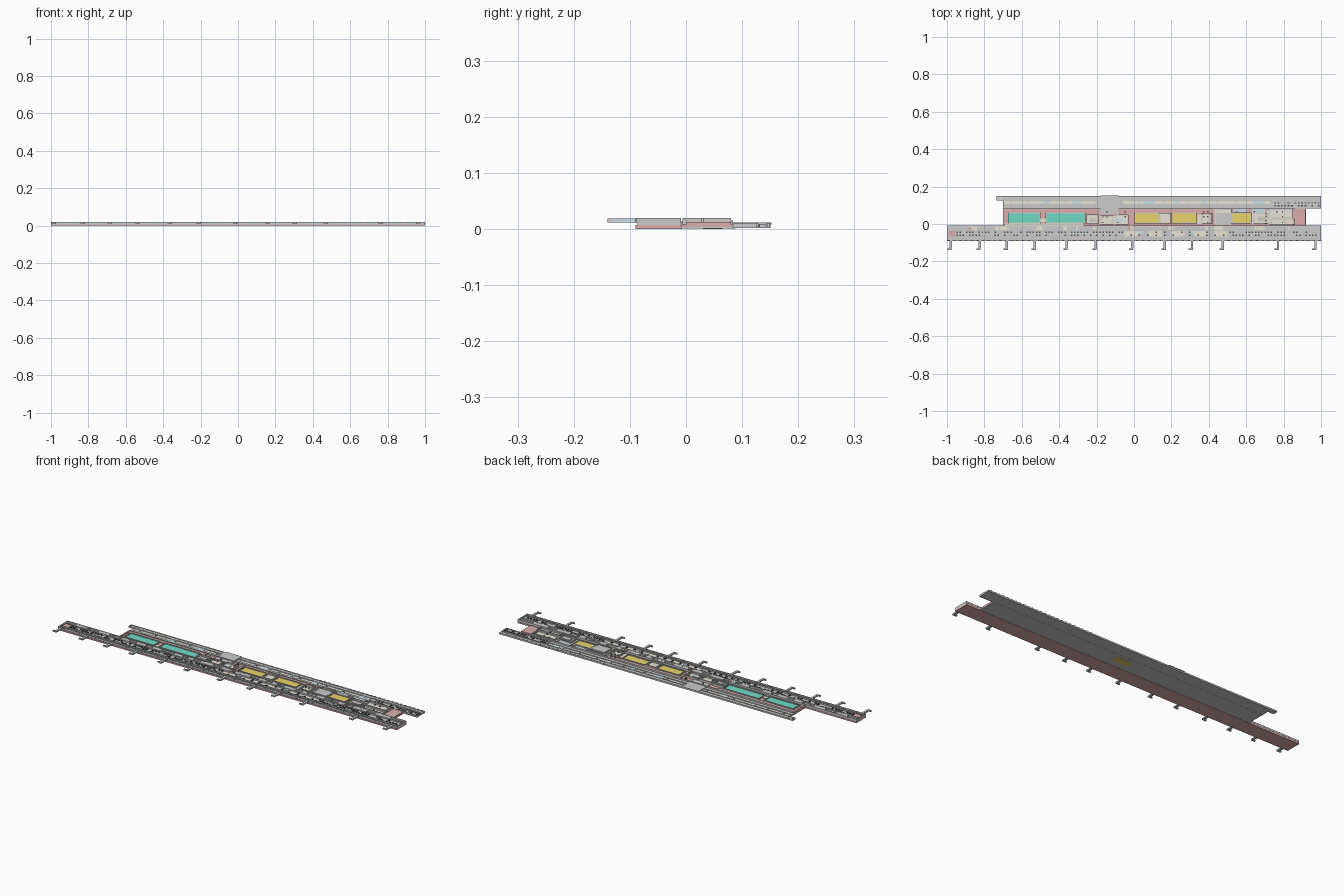
import bpy, bmesh, random
from mathutils import Matrix, Vector

random.seed(4)
COLORS = {"red": (.72, .42, .42), "teal": (.16, .70, .56), "gold": (.82, .66, .14), "beige": (.82, .77, .66),
          "blue": (.58, .73, .80), "dark": (.10, .10, .11), "grey": (.55, .55, .56)}
MATS = {}
for key, c in COLORS.items():
    MATS[key] = bpy.data.materials.new(key + "_finish")
    MATS[key].diffuse_color = (*c, 1)


def boxes(name, color, items):
    """One object from many boxes given as (x0, x1, y0, y1, z0, z1)."""
    bm = bmesh.new()
    for x0, x1, y0, y1, z0, z1 in items:
        m = Matrix.Translation(((x0 + x1) / 2, (y0 + y1) / 2, (z0 + z1) / 2))
        m = m @ Matrix.Diagonal(Vector((x1 - x0, y1 - y0, z1 - z0, 1)))
        bmesh.ops.create_cube(bm, size=1, matrix=m)
    me = bpy.data.meshes.new(name)
    bm.to_mesh(me)
    bm.free()
    me.materials.append(MATS[color])
    ob = bpy.data.objects.new(name, me)
    bpy.context.collection.objects.link(ob)
    return ob


def room(x0, x1, y0, y1, z0, z1, t=.005):
    """Four walls around a rectangle."""
    return [(x0, x1, y0, y0 + t, z0, z1), (x0, x1, y1 - t, y1, z0, z1),
            (x0, x0 + t, y0 + t, y1 - t, z0, z1), (x1 - t, x1, y0 + t, y1 - t, z0, z1)]


TOP = .0195

# front wing: red lower deck, grey upper floor
boxes("front_wing_base", "red", [(-1, 1, -.09, -.008, 0, .0075)])
boxes("front_wing_floor", "grey", [(-1, 1, -.086, -.010, .0075, .0125)])

# front wing: outer walls, corridor wall and cross partitions
walls = room(-1, 1, -.089, -.009, .0105, TOP)
walls += [(-.99, .99, -.072, -.069, .012, TOP), (-.99, .99, -.036, -.033, .012, TOP)]
x = -.95
while x < .96:
    walls.append((x, x + .004, -.085, -.071, .012, TOP))
    if random.random() < .6:
        walls.append((x + .012, x + .016, -.034, -.012, .012, TOP))
    x += random.uniform(.035, .06)
boxes("front_wing_walls", "grey", walls)

# front wing: solid service blocks between rooms
blocks = []
x = -.94
while x < .9:
    w = random.uniform(.03, .09)
    blocks.append((x, x + w, -.033, -.013, .012, TOP - .0006))
    x += w + random.uniform(.03, .08)
boxes("service_blocks", "grey", blocks)

# rows of small dark seats along the front wing hall
seats = []
for a, b, step in ((-.95, -.06, .017), (-.02, .48, .045), (.51, .98, .017)):
    x = a
    while x < b:
        for y in (-.063, -.047):
            if random.random() < .68:
                seats.append((x, x + .008, y, y + .008, .012, .0175))
        x += step
boxes("hall_seats", "dark", seats)

# floor patches in the front wing
boxes("front_beige_floors", "beige",
      [(x, x + w, -.033, -.014, .012, .0135) for x, w in
       ((-.90, .06), (-.74, .07), (-.52, .05), (-.38, .08), (-.22, .07), (-.03, .1), (.14, .08), (.38, .1), (.62, .1), (.82, .08))]
      + [(x, x + .07, -.068, -.038, .012, .013) for x in (-.05, .08, .2, .32, .43)])
boxes("front_red_rooms", "red", [(-.99, -.955, -.068, -.037, .012, .0165), (-.9, -.87, -.031, -.015, .012, .018),
                                 (-.07, -.02, -.031, -.012, .012, .018)])
boxes("front_glass_rooms", "blue", [(x, x + .03, -.05, -.037, .012, .017) for x in (-.33, -.28, .02, .3, .59)])

# middle hall: grey underside, red floor and red surrounding walls
boxes("middle_hall_underside", "grey", [(-.70, .92, -.008, .088, .001, .004)])
boxes("middle_hall_floor", "red", [(-.698, .918, -.008, .083, .004, .008)])
mid = [(-.70, -.692, -.008, .083, .004, .0145), (.86, .918, .0, .08, .008, .0125),
       (-.692, -.24, .062, .08, .008, .012), (-.02, .42, .062, .08, .008, .012), (-.02, -.008, -.008, .08, .008, .0145)]
boxes("middle_red_walls", "red", mid)

# large coloured halls and their walls
teal = [(-.67, -.505), (-.467, -.265)]
gold = [(.005, .13), (.205, .333), (.527, .623)]
boxes("teal_halls", "teal", [(a, b, .008, .056, .008, .013) for a, b in teal])
boxes("gold_halls", "gold", [(a, b, .008, .056, .008, .013) for a, b in gold])
boxes("gold_lower_panel", "gold", [(.06, .16, .03, .065, .0005, .002)])
boxes("hall_walls", "grey", [w for a, b in teal + gold
                             for w in room(a - .005, b + .005, .003, .061, .008, TOP - .003, .004)])

# beige and grey rooms filling the rest of the middle hall
boxes("middle_beige_rooms", "beige", [(a, b, c, d, .008, .012) for a, b, c, d in
      ((-.69, -.27, -.007, .003), (-.5, -.472, .01, .03), (-.255, -.19, .005, .045), (-.185, -.03, .0, .045),
       (.136, .199, .006, .055), (.34, .41, .0, .05), (.43, .52, -.005, .08), (.63, .70, .0, .075), (.71, .85, .0, .075))])
boxes("middle_blue_rooms", "blue", [(.63, .70, .06, .082, .008, .015), (.535, .6, .065, .082, .008, .015), (-.1, -.06, .01, .03, .008, .015)])
mid_walls = [(-.692, .86, .080, .084, .008, .015)]
for a, b, c, d in ((-.255, -.19, .0, .05), (-.18, -.11, -.004, .045), (-.1, -.03, -.004, .05), (.136, .199, .002, .06),
                   (.36, .42, .0, .06), (.44, .52, .0, .08), (.64, .72, .0, .06), (.72, .85, .03, .08), (.73, .86, -.006, .028)):
    mid_walls += room(a, b, c, d, .008, TOP)
boxes("middle_room_walls", "grey", mid_walls)
boxes("middle_core_blocks", "grey", [(.435, .525, .005, .06, .008, .0185), (.66, .71, .015, .04, .008, .018), (-.235, -.2, .01, .03, .008, .018)])
boxes("middle_furniture", "dark", [(x, x + .007, y, y + .007, .008, .0155) for x in
      (-.17, -.15, -.09, -.05, .37, .39, .545, .64, .73, .76, .79, .82) for y in (.005, .035, .062) if random.random() < .6])

# back wing: long platform with a beige walkway and small blue rooms
boxes("back_wing_base", "grey", [(-.70, 1, .083, .15, .0015, .0045), (-.735, -.70, .125, .15, .0015, .0045)])
back = [(-.735, 1, .144, .15, .004, .0095), (-.735, .735, .125, .129, .004, .0095), (-.70, .735, .088, .104, .004, .0095),
        (-.735, -.731, .129, .144, .004, .0095)]
x = -.66
while x < .72:
    back.append((x, x + .004, .102, .127, .004, .0093))
    x += random.uniform(.08, .16)
boxes("back_wing_walls", "grey", back)
boxes("back_roof_strip", "grey", [(-.7, 1, .131, .143, .004, .0085)])
boxes("back_walkway", "beige", [(-.695, -.2, .106, .124, .004, .006), (-.06, .73, .106, .124, .004, .006),
                                (-.725, -.705, .13, .143, .004, .008)])
boxes("back_blue_rooms", "blue", [(x, x + w, .106, .124, .004, .0085) for x, w in
      ((-.49, .04), (-.33, .05), (.05, .06), (.22, .02), (.36, .03), (.64, .06))])

# flat roof over the central crossing
boxes("crossing_roof", "grey", [(-.18, -.083, .05, .152, .0085, .0115)])

# right end of the back wing with seats and a glass edge
boxes("end_lounge_walls", "grey", room(.735, 1, .085, .126, .004, .0105, .004) + [(.739, .996, .089, .122, .004, .0065)])
boxes("end_lounge_seats", "dark", [(.75 + i * .018, .759 + i * .018, y, y + .007, .006, .0102)
                                   for i in range(14) for y in (.094, .109) if random.random() < .75])
boxes("end_lounge_glass", "blue", [(.9975, 1, .09, .12, .0035, .0095)])
boxes("back_edge_posts", "grey", [(.38 + i * .025, .388 + i * .025, .143, .151, .002, .0115) for i in range(25)])

# boarding arms along the front: stem, foot and glass sides
arms, glass = [], []
for i, x in enumerate((-.98, -.825, -.68, -.53, -.36, -.205, -.01, .165, .31, .475, .77, .97)):
    arms.append((x - .005, x + .005, -.133, -.085, .0115, .0185))
    arms.append((x - .018, x + .005, -.14, -.132, .0115, .0185))
    glass += [(x + s * .0056 - .0006, x + s * .0056 + .0006, -.131, -.09, .012, .018) for s in (-1, 1)]
boxes("boarding_arms", "grey", arms)
boxes("boarding_arm_glass", "blue", glass)

# windows along the long front facade
boxes("facade_windows", "blue", [(-.985 + i * .0305, -.963 + i * .0305, -.0905, -.088, .012, .0175) for i in range(65)])
